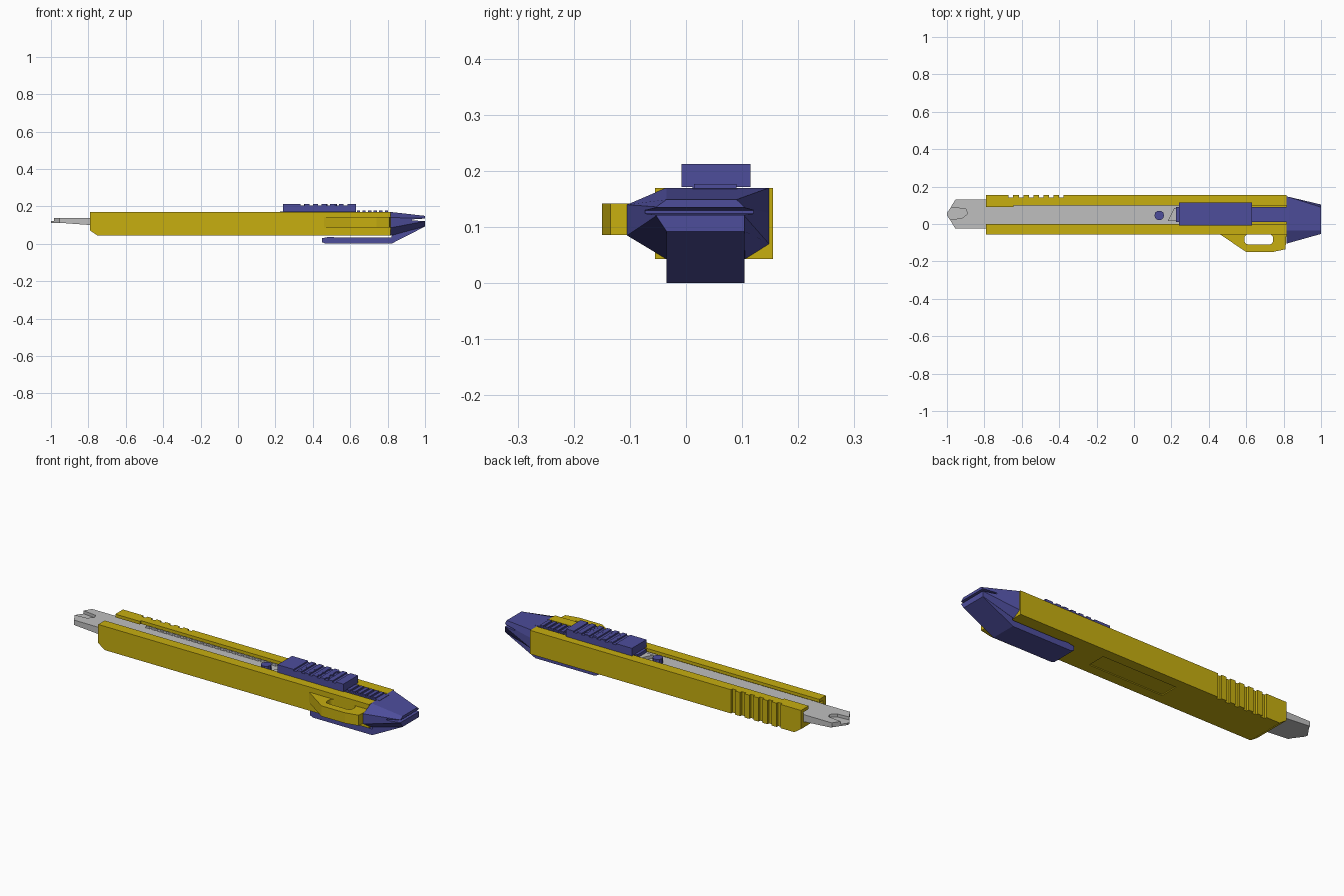
import bpy, bmesh, math

if "Cube" in bpy.data.objects:
    bpy.data.objects.remove(bpy.data.objects["Cube"], do_unlink=True)


def material(name, rgb):
    m = bpy.data.materials.new(name)
    m.use_nodes = True
    m.diffuse_color = (*rgb, 1)
    bsdf = next(n for n in m.node_tree.nodes if n.type == 'BSDF_PRINCIPLED')
    bsdf.inputs["Base Color"].default_value = (*rgb, 1)
    return m


YELLOW = material("yellow plastic", (0.57, 0.425, 0.005))
BLUE = material("blue plastic", (0.075, 0.075, 0.33))
STEEL = material("steel grey", (0.52, 0.52, 0.52))


def make(name, bm, mat):
    bmesh.ops.recalc_face_normals(bm, faces=bm.faces[:])
    me = bpy.data.meshes.new(name)
    bm.to_mesh(me)
    bm.free()
    me.materials.append(mat)
    ob = bpy.data.objects.new(name, me)
    bpy.context.collection.objects.link(ob)
    return ob


def loft(bm, a, b):
    """Solid between two matching loops of 3D points."""
    va, vb = [bm.verts.new(p) for p in a], [bm.verts.new(p) for p in b]
    bm.faces.new(va)
    bm.faces.new(vb[::-1])
    for i in range(len(a)):
        j = (i + 1) % len(a)
        bm.faces.new((va[i], vb[i], vb[j], va[j]))


def prism(bm, pts, lo, hi, axis):
    """Extrude a 2D outline along x (points y,z), y (points x,z) or z (points x,y)."""
    put = {'x': lambda p, t: (t, p[0], p[1]),
           'y': lambda p, t: (p[0], t, p[1]),
           'z': lambda p, t: (p[0], p[1], t)}[axis]
    loft(bm, [put(p, lo) for p in pts], [put(p, hi) for p in pts])


def box(bm, x0, x1, y0, y1, z0, z1):
    prism(bm, [(x0, y0), (x1, y0), (x1, y1), (x0, y1)], z0, z1, 'z')


def circle(x, y, r, n):
    return [(x + r * math.cos(math.tau * i / n), y + r * math.sin(math.tau * i / n)) for i in range(n)]


def cut(ob, bm):
    """Subtract the cutter solids and bake the result."""
    cutter = make("cutter", bm, ob.data.materials[0])
    cutter.hide_render = True
    mod = ob.modifiers.new("cut", 'BOOLEAN')
    mod.operation, mod.solver, mod.object = 'DIFFERENCE', 'EXACT', cutter
    bpy.context.view_layer.update()
    dg = bpy.context.evaluated_depsgraph_get()
    me = bpy.data.meshes.new_from_object(ob.evaluated_get(dg))
    ob.modifiers.clear()
    ob.data = me
    bpy.data.objects.remove(cutter, do_unlink=True)


# Handle: slotted channel section run along the length
bm = bmesh.new()
prism(bm, [(-0.055, 0.043), (0.155, 0.043), (0.155, 0.17), (0.10, 0.17), (0.10, 0.153),
           (0.135, 0.153), (0.135, 0.098), (-0.03, 0.098), (-0.03, 0.153), (0.0, 0.153),
           (0.0, 0.17), (-0.055, 0.17)], -0.79, 0.815, 'x')
handle = make("handle", bm, YELLOW)

# Handle cuts: nose chamfer, thumb grip grooves, shallow underside panel
bm = bmesh.new()
prism(bm, [(-0.81, 0.03), (-0.733, 0.03), (-0.75, 0.043), (-0.79, 0.07), (-0.81, 0.083)], -0.1, 0.2, 'y')
for i in range(6):
    x = -0.67 + 0.054 * i
    box(bm, x, x + 0.024, 0.142, 0.17, 0.03, 0.18)
box(bm, -0.17, 0.27, 0.0, 0.10, 0.03, 0.048)
cut(handle, bm)

# Wider lip at the nose
bm = bmesh.new()
box(bm, -0.79, -0.645, 0.09, 0.10, 0.153, 0.17)
make("nose_lip", bm, YELLOW)

# Side loop with a rounded opening
bm = bmesh.new()
prism(bm, [(0.46, -0.05), (0.46, -0.055), (0.60, -0.15), (0.74, -0.15), (0.81, -0.135), (0.815, -0.05)],
      0.086, 0.142, 'z')
loop = make("side_loop", bm, YELLOW)
bm = bmesh.new()
hole = [(cx + 0.022 * math.cos(math.radians(a)), cy + 0.022 * math.sin(math.radians(a)))
        for cx, cy, s in ((0.722, -0.076, 0), (0.612, -0.076, 90), (0.612, -0.088, 180), (0.722, -0.088, 270))
        for a in range(s, s + 91, 30)]
prism(bm, hole, 0.07, 0.16, 'z')
cut(loop, bm)

# Blade carrier: pointed lower tray, notched upper plate
bm = bmesh.new()
prism(bm, [(-0.95, 0.13), (-1.0, 0.06), (-1.0, 0.045), (-0.95, -0.025), (-0.79, -0.025), (-0.79, 0.13)],
      0.112, 0.122, 'z')
prism(bm, [(-0.955, 0.112), (-0.79, 0.10), (0.30, 0.10), (0.30, 0.122), (-0.955, 0.122)], -0.025, 0.13, 'y')
make("blade_tray", bm, STEEL)
bm = bmesh.new()
prism(bm, [(-0.955, 0.13), (-0.98, 0.09), (-0.90, 0.08), (-0.89, 0.055), (-0.92, 0.03),
           (-0.985, 0.025), (-0.955, -0.025), (0.62, -0.025), (0.62, 0.13)], 0.122, 0.138, 'z')
make("blade_cover", bm, STEEL)

# Locking teeth tucked under the slot lip
bm = bmesh.new()
for i in range(34):
    x = -0.62 + 0.034 * i
    prism(bm, [(x, 0.138), (x + 0.026, 0.138), (x + 0.02, 0.15), (x + 0.006, 0.15)], 0.102, 0.118, 'y')
make("locking_teeth", bm, STEEL)

# Blade catch and round stud in front of the slider
bm = bmesh.new()
prism(bm, [(0.18, 0.015), (0.25, 0.015), (0.25, 0.085), (0.215, 0.085)], 0.138, 0.155, 'z')
make("blade_catch", bm, STEEL)
bm = bmesh.new()
prism(bm, circle(0.135, 0.046, 0.026, 10), 0.138, 0.166, 'z')
make("stud", bm, BLUE)

# Thumb slider with cross grooves
bm = bmesh.new()
box(bm, 0.24, 0.63, -0.008, 0.115, 0.171, 0.212)
slider = make("slider", bm, BLUE)
bm = bmesh.new()
for i in range(6):
    x = 0.335 + 0.046 * i
    box(bm, x, x + 0.02, -0.03, 0.14, 0.205, 0.23)
cut(slider, bm)

# Slider stem, grip dots and ridged tail strip
bm = bmesh.new()
box(bm, 0.225, 0.63, 0.012, 0.09, 0.13, 0.172)
make("slider_stem", bm, BLUE)
bm = bmesh.new()
for i in range(4):
    for y in (0.02, 0.056, 0.10):
        prism(bm, circle(0.365 + 0.051 * i, y, 0.011, 8), 0.20, 0.2125, 'z')
make("grip_dots", bm, BLUE)
bm = bmesh.new()
box(bm, 0.62, 0.83, 0.012, 0.092, 0.13, 0.17)
for i in range(6):
    x = 0.635 + 0.03 * i
    box(bm, x, x + 0.018, 0.014, 0.09, 0.168, 0.177)
make("tail_strip", bm, BLUE)

# Tail cap: tapered loft with a slot in its end
bm = bmesh.new()
root = [(-0.035, 0.17), (0.148, 0.17), (0.148, 0.125), (0.148, 0.07), (0.105, 0.043),
        (-0.035, 0.043), (-0.105, 0.085), (-0.105, 0.14)]
tip = [(-0.035, 0.149), (0.09, 0.149), (0.104, 0.136), (0.104, 0.12), (0.104, 0.093),
       (-0.035, 0.093), (-0.053, 0.12), (-0.053, 0.136)]
loft(bm, [(0.815, y, z) for y, z in root], [(1.0, y, z) for y, z in tip])
cap = make("tail_cap", bm, BLUE)
bm = bmesh.new()
prism(bm, [(0.93, 0.124), (0.93, 0.13), (1.02, 0.136), (1.02, 0.121)], -0.2, 0.2, 'y')
cut(cap, bm)

# Pocket clip running below the handle
bm = bmesh.new()
prism(bm, [(0.45, 0.008), (0.47, 0.0), (0.82, 0.0), (1.0, 0.092), (1.0, 0.10), (0.83, 0.08),
           (0.82, 0.032), (0.54, 0.032), (0.49, 0.037), (0.45, 0.03)], -0.035, 0.104, 'y')
make("pocket_clip", bm, BLUE)
